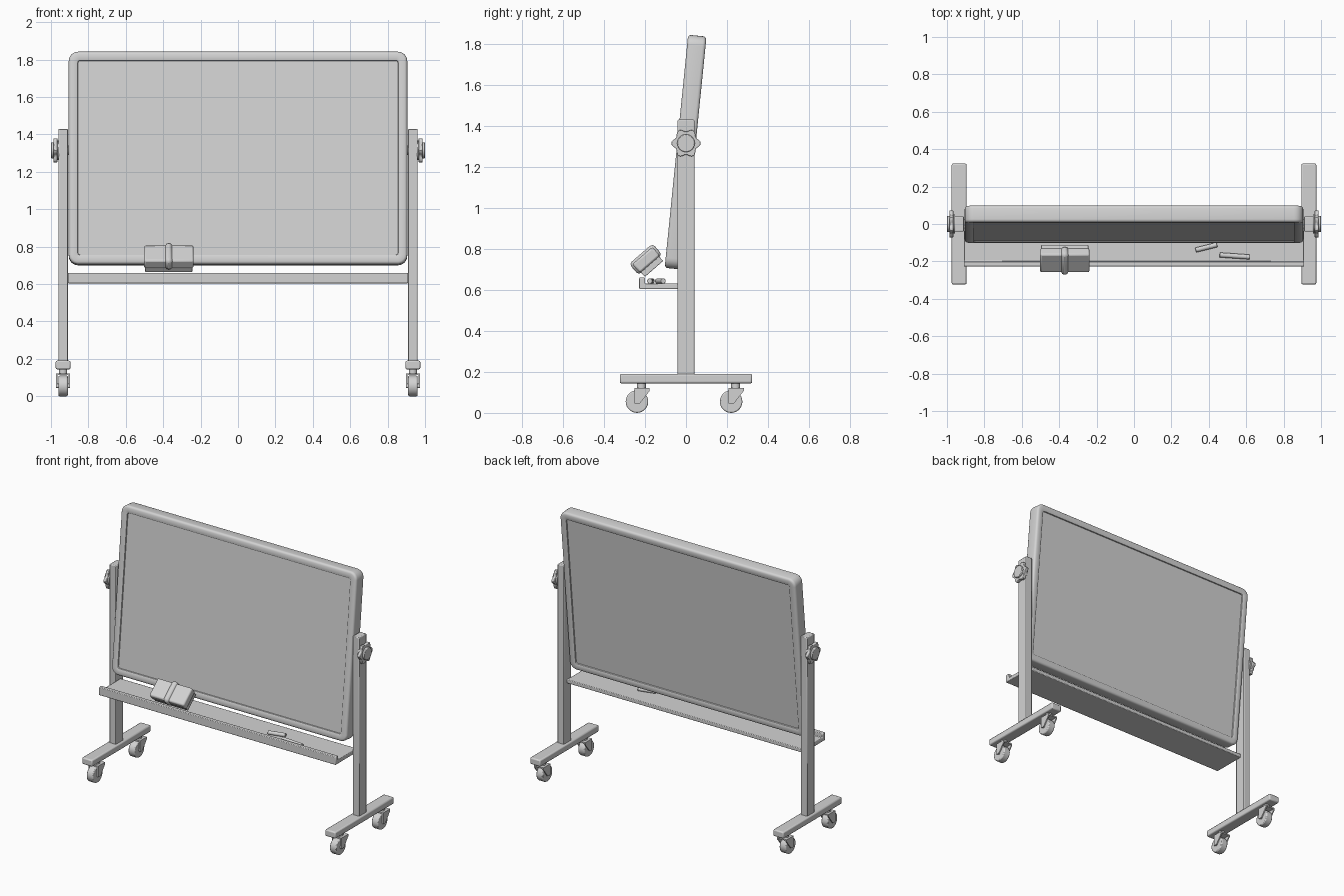
import bpy, bmesh, math
from mathutils import Matrix, Vector

if "Cube" in bpy.data.objects:
    bpy.data.objects.remove(bpy.data.objects["Cube"])

grey = bpy.data.materials.new("plain_grey")
grey.diffuse_color = (0.65, 0.65, 0.65, 1)
grey.use_nodes = True
grey.node_tree.nodes["Principled BSDF"].inputs["Base Color"].default_value = grey.diffuse_color


def finish(name, bm, bevel=0, segments=2, smooth=True):
    bmesh.ops.recalc_face_normals(bm, faces=bm.faces)
    me = bpy.data.meshes.new(name)
    bm.to_mesh(me)
    bm.free()
    ob = bpy.data.objects.new(name, me)
    bpy.context.collection.objects.link(ob)
    me.materials.append(grey)
    if smooth:
        bpy.ops.object.select_all(action='DESELECT')
        bpy.context.view_layer.objects.active = ob
        ob.select_set(True)
        bpy.ops.object.shade_smooth_by_angle(angle=math.radians(35))
    if bevel:
        mod = ob.modifiers.new("bevel", 'BEVEL')
        mod.width, mod.segments = bevel, segments
        mod.limit_method = 'ANGLE'
        mod.angle_limit = math.radians(40)
    return ob


def box(name, center, size, bevel=0.006, rot_x=0.0):
    bm = bmesh.new()
    bmesh.ops.create_cube(bm, size=1, matrix=Matrix.Diagonal((*size, 1)))
    ob = finish(name, bm, bevel)
    ob.location = center
    ob.rotation_euler.x = rot_x
    return ob


def cylinder(name, center, radius, depth, axis='X', segs=28, bevel=0.0, yaw=0.0):
    bm = bmesh.new()
    bmesh.ops.create_cone(bm, cap_ends=True, segments=segs, radius1=radius,
                          radius2=radius, depth=depth)
    ob = finish(name, bm, bevel)
    ob.location = center
    if axis == 'X':
        ob.rotation_euler = (0, math.pi / 2, yaw)
    return ob


def extrude_x(name, profile, x0, x1, bevel=0.0):
    """Extrude a closed (y, z) profile from x0 to x1."""
    bm = bmesh.new()
    a = [bm.verts.new((x0, y, z)) for y, z in profile]
    b = [bm.verts.new((x1, y, z)) for y, z in profile]
    bm.faces.new(a)
    bm.faces.new(b)
    n = len(a)
    for i in range(n):
        bm.faces.new((a[i], a[(i + 1) % n], b[(i + 1) % n], b[i]))
    return finish(name, bm, bevel)


def rounded_rect(hw, hh, r, y, segs=6):
    pts = []
    for k, (sx, sz) in enumerate(((1, 1), (-1, 1), (-1, -1), (1, -1))):
        for i in range(segs + 1):
            t = math.pi / 2 * (k + i / segs)
            pts.append(Vector((sx * (hw - r) + r * math.cos(t), y,
                               sz * (hh - r) + r * math.sin(t))))
    return pts


# Tilted double-sided board: rounded frame with recessed panels
front = [(0.053, -0.036), (0.050, -0.036), (0.048, -0.043), (0.045, -0.045),
         (0.014, -0.045), (0.006, -0.042), (0.0015, -0.036), (0.0, -0.029)]
loops = front + [(i, -y) for i, y in reversed(front)]
bm = bmesh.new()
rings = [[bm.verts.new(p) for p in rounded_rect(
    0.905 - i, 0.571 - i, max(0.05 - i, 0.012), y)] for i, y in loops]
for a, b in zip(rings, rings[1:]):
    for i in range(len(a)):
        j = (i + 1) % len(a)
        bm.faces.new((a[i], a[j], b[j], b[i]))
bm.faces.new(rings[0])
bm.faces.new(rings[-1])
board = finish("board", bm)
board.location = (0, -0.002, 1.271)
board.rotation_euler.x = -math.radians(5.75)

# Tray with a front lip
extrude_x("tray", [(-0.228, 0.604), (0.01, 0.604), (0.01, 0.63), (-0.2, 0.63),
                   (-0.2, 0.66), (-0.228, 0.66)], -0.91, 0.91, 0.004)

# Stand: one set of parts on each side
for s, side in ((-1, "left"), (1, "right")):
    x = s * 0.935
    box(side + "_post", (x, 0, 0.805), (0.05, 0.082, 1.25), 0.005)
    box(side + "_foot", (x, 0, 0.167), (0.08, 0.646, 0.046), 0.008)

    # Pivot axle and lobed tightening knob
    cylinder(side + "_axle", (s * 0.92, 0, 1.315), 0.025, 0.06)
    cylinder(side + "_washer", (s * 0.962, 0, 1.315), 0.052, 0.012)
    lobes = []
    for i in range(48):
        t = math.tau * i / 48
        r = 0.064 + 0.008 * math.cos(6 * t)
        lobes.append((r * math.cos(t), 1.315 + r * math.sin(t)))
    extrude_x(side + "_knob", lobes, s * 0.966, s * 0.987, 0.003)
    cylinder(side + "_knob_cap", (s * 0.992, 0, 1.315), 0.043, 0.016, bevel=0.004)

    # Swivel casters
    for y, end in ((-0.239, "front"), (0.22, "back")):
        tag = f"{side}_{end}_"
        cylinder(tag + "caster_wheel", (x, y, 0.055), 0.055, 0.05, bevel=0.006)
        cylinder(tag + "caster_axle", (x, y, 0.055), 0.012, 0.074, segs=16)
        cylinder(tag + "caster_stem", (x, y + 0.022, 0.132), 0.022, 0.034, 'Z', 20)
        plate = [(y - 0.013, 0.122), (y + 0.062, 0.122), (y + 0.062, 0.108),
                 (y + 0.014, 0.046), (y - 0.013, 0.046)]
        for d, label in ((-1, "a"), (1, "b")):
            extrude_x(tag + "caster_fork_" + label, plate,
                      x + d * 0.029, x + d * 0.037)
        box(tag + "caster_bridge", (x, y + 0.0245, 0.118),
            (0.074, 0.075, 0.009), 0.0)

# Eraser resting tilted on the tray: body, felt pad and strap
tilt = math.radians(41)
up = Vector((0, -math.sin(tilt), math.cos(tilt)))
mid = Vector((-0.37, -0.185, 0.735))
box("eraser_body", mid + up * 0.014, (0.266, 0.13, 0.057), 0.01, tilt)
box("eraser_felt", mid - up * 0.029, (0.252, 0.118, 0.03), 0.003, tilt)
box("eraser_strap", mid + up * 0.018, (0.042, 0.152, 0.072), 0.018, tilt)

# Two chalk sticks on the tray
cylinder("chalk_short", (0.387, -0.125, 0.643), 0.013, 0.118, segs=16,
         bevel=0.002, yaw=math.radians(14))
cylinder("chalk_long", (0.538, -0.171, 0.643), 0.013, 0.16, segs=16,
         bevel=0.002, yaw=math.radians(-4))
